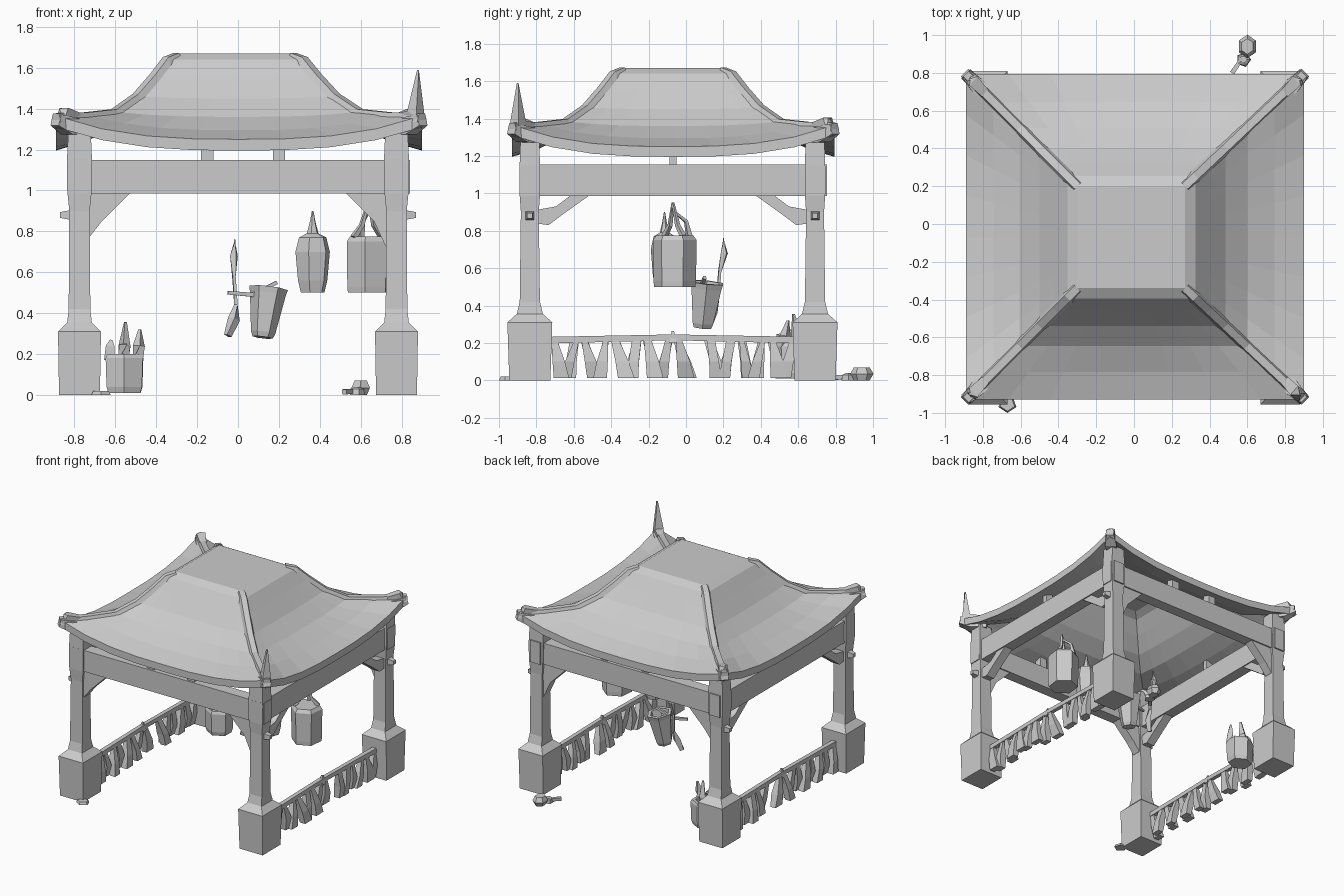
import bpy, math, random
from mathutils import Vector, Matrix

if "Cube" in bpy.data.objects:
    bpy.data.objects.remove(bpy.data.objects["Cube"])

random.seed(4)
PX, YF, YB, YC = 0.775, -0.835, 0.69, -0.07   # post positions


def make(name, verts, faces):
    me = bpy.data.meshes.new(name)
    me.from_pydata([tuple(v) for v in verts], [], faces)
    me.update()
    ob = bpy.data.objects.new(name, me)
    bpy.context.collection.objects.link(ob)
    return ob


def loft(name, rings):
    """Skin equal-length closed rings and cap both ends."""
    n = len(rings[0])
    verts = [p for r in rings for p in r]
    faces = [(k * n + i, k * n + (i + 1) % n, (k + 1) * n + (i + 1) % n, (k + 1) * n + i)
             for k in range(len(rings) - 1) for i in range(n)]
    faces += [tuple(reversed(range(n))), tuple(range(len(verts) - n, len(verts)))]
    return make(name, verts, faces)


def rect(x, y, hx, hy, z):
    return [(x - hx, y - hy, z), (x + hx, y - hy, z), (x + hx, y + hy, z), (x - hx, y + hy, z)]


def box(name, x0, x1, y0, y1, z0, z1):
    x, y, hx, hy = (x0 + x1) / 2, (y0 + y1) / 2, (x1 - x0) / 2, (y1 - y0) / 2
    return loft(name, [rect(x, y, hx, hy, z0), rect(x, y, hx, hy, z1)])


def ngon(c, rx, ry, z, n, rot=0.0):
    return [(c[0] + rx * math.cos(rot + math.tau * i / n),
             c[1] + ry * math.sin(rot + math.tau * i / n), z) for i in range(n)]


def rod(name, pts, radii, n=4):
    """Tapered bar through points."""
    pts = [Vector(p) for p in pts]
    rings = []
    for i, p in enumerate(pts):
        d = pts[min(i + 1, len(pts) - 1)] - pts[max(i - 1, 0)]
        q = d.to_track_quat('Z', 'Y')
        rings.append([p + q @ Vector((radii[i] * math.cos(math.tau * (k + .5) / n),
                                      radii[i] * math.sin(math.tau * (k + .5) / n), 0)) for k in range(n)])
    return loft(name, rings)


# Roof: concentric rings from the flat top to the curved eave, then back underneath
STEPS = [(0, 1.67, 0), (.09, 1.64, 0), (.2, 1.555, 0), (.34, 1.45, .01), (.52, 1.36, .025),
         (.75, 1.295, .075), (1, 1.25, .115)]


def roof_pt(t, zm, lift, sx, sy):
    x0, x1 = -.30 - .59 * t, .27 + .63 * t
    y0, y1 = -.34 - .59 * t, .20 + .595 * t
    z = zm + lift * min(abs(sx), abs(sy)) ** 2.8
    return Vector((x0 + (x1 - x0) * (sx + 1) / 2, y0 + (y1 - y0) * (sy + 1) / 2, z))


def roof_ring(step, drop):
    N, out = 8, []
    for k in range(4):
        for i in range(N):
            s = -1 + 2 * i / N
            sx, sy = [(s, -1), (1, s), (-s, 1), (-1, -s)][k]
            out.append(roof_pt(*step, sx, sy) - Vector((0, 0, drop)))
    return out


loft("roof", [roof_ring(s, 0) for s in STEPS] + [roof_ring(s, .055) for s in reversed(STEPS)])

# Hip ridges and corner ornaments
for sx in (-1, 1):
    for sy in (-1, 1):
        side = Vector((sx, -sy, 0)).normalized() * .034
        rings = []
        for k, s in enumerate(STEPS):
            p = roof_pt(*s, sx, sy)
            up = Vector((0, 0, .003 if k == 0 else .012))
            low = Vector((0, 0, .03))
            rings.append([p - side - low, p + side - low, p + side * .6 + up, p - side * .6 + up])
        loft("hip_ridge", rings)
        c = roof_pt(*STEPS[-1], sx, sy)
        d = Vector((sx, sy, 0))
        rod("eave_corner", [c - d * .14 + Vector((0, 0, -.06)), c - d * .06 + Vector((0, 0, -.05)),
                            c + Vector((0, 0, -.02))], [.05, .06, .04])
        tip = 1.59 if (sx > 0 and sy < 0) else 1.40
        rod("corner_horn", [c - d * .10 + Vector((0, 0, -.01)), c - d * .03 + Vector((0, 0, .01)),
                            (c.x - sx * .02, c.y - sy * .03, tip)], [.035, .045, .006])

# Posts with plinths, braces beside each post
for sx in (-1, 1):
    for y, sy in ((YF, 1), (YB, -1)):
        x = sx * PX
        loft("post", [rect(x, y, a, b, z) for a, b, z in
                      [(.10, .11, 0), (.105, .12, .31), (.06, .07, .355), (.053, .054, .42),
                       (.05, .048, .9), (.06, .055, 1.0), (.062, .055, 1.13), (.055, .05, 1.29)]])
        low = .05 if sx > 0 else 0
        prof = [(0, .74 - low), (.055, .78 - low), (.11, .85), (.17, .91), (.25, .99), (0, .99)]
        loft("brace_across", [[(x - sx * u, y + h, z) for u, z in prof] for h in (-.035, .035)])
        strip = [(.03, .84), (.10, .83), (.18, .89), (.32, .99), (.22, .99), (.14, .93), (.03, .91)]
        loft("brace_along", [[(x + h, y + sy * u, z) for u, z in strip] for h in (-.035, .035)])
        rod("bracket_end", [(x, y, .88), (x + sx * .095, y, .88)], [.045, .02])

# Beams and small blocks carrying the roof
for y in (YF, YB):
    box("beam_across", -.83, .84, y - .045, y + .045, .985, 1.15)
    for x in (-.15, .2):
        box("roof_block", x - .03, x + .03, y - .03, y + .03, 1.14, 1.24)
for sx in (-1, 1):
    x = sx * PX
    box("beam_along", x - .045, x + .045, -.89, .755, .985, 1.155)
    box("roof_block", x - .03, x + .03, YC - .018, YC + .018, 1.14, 1.24)

# Side railings with leaning, tapered slats
for sx in (-1, 1):
    x = sx * PX
    rod("handrail", [(x, -.74, .215), (x, YC, .23), (x, .62, .215)], [.025, .022, .025])
    rod("rail_knob", [(x, YC, .2), (x, YC, .265)], [.03, .008])
    for i in range(16):
        y = -.69 + 1.25 * i / 15
        if -.01 < y < .08:
            continue
        lean = random.uniform(.015, .04) * (-1) ** i
        w0, w1 = random.uniform(.03, .045), random.uniform(.012, .025)
        dx = random.uniform(-.04, .04)
        loft("slat", [rect(x + dx, y + lean, .022, w0, .012), rect(x + dx / 2, y + lean * .4, .028, w0 * .8, .1),
                      rect(x, y - lean * .6, .012, w1, .215)])

# Hanging lanterns
loft("small_lantern", [ngon((.365, -.115), r, r * .85, z, 6, .3) for r, z in
                       [(.06, .5), (.075, .56), (.088, .7), (.07, .77), (.03, .79), (.016, .84), (.004, .9)]])
loft("large_lantern", [ngon((.635, -.06), r, r * 1.05, z, 6, .4) for r, z in
                       [(.106, .5), (.109, .53), (.112, .75), (.095, .775)]])
for s in (-1, 1):
    rod("lantern_strap", [(.635 + s * .07, -.065 + s * .05, .77), (.635 + s * .03, -.065 + s * .02, .83),
                          (.64, -.07, .95)], [.018, .014, .008])
rod("lantern_strap", [(.6, .02, .76), (.61, 0, .85), (.64, -.06, .9)], [.02, .012, .008])

# Tilted hanging pail and ladle
pail = loft("tilted_pail", [ngon((0, 0), r, r * 1.05, z, 6) for r, z in
                            [(.05, -.125), (.06, -.1), (.088, .09), (.095, .12), (.07, .12), (.05, .0)]])
pail.matrix_world = Matrix.Translation((.135, .10, .405)) @ Matrix.Rotation(.12, 4, 'Y') @ Matrix.Rotation(-.1, 4, 'X')
rod("pail_bar", [(-.05, .05, .5), (.07, .08, .49), (.19, .1, .55)], [.012, .015, .012])
rod("ladle", [(-.05, .12, .29), (-.02, .14, .37), (-.01, .17, .44), (-.02, .18, .58), (-.02, .205, .68),
              (-.015, .2, .76)], [.02, .03, .012, .01, .022, .004])

# Bucket on the ground with upright rags
loft("ground_bucket", [ngon((-.555, .56), r, r * .9, z, 6, .5) for r, z in
                       [(.09, 0.01), (.10, .04), (.105, .18), (.095, .2), (.07, .2), (.06, .12)]])
for dx, dy, h in ((-.07, 0, .27), (.0, .03, .355), (.07, -.03, .32), (.0, -.05, .25)):
    rod("bucket_rag", [(-.56 + dx, .56 + dy, .17), (-.555 + dx, .56 + dy, .24), (-.55 + dx, .56 + dy * .5, h)],
        [.035, .03, .008])

# Loose stones beside the plinths
loft("stone", [ngon((.6, .94), r, r * 1.2, z, 6, math.pi / 6) for r, z in [(.035, 0), (.052, .035), (.035, .07)]])
loft("stone", [ngon((.58, .87), r, r, z, 5) for r, z in [(.04, 0), (.035, .03), (.015, .04)]])
rod("twig", [(.52, .80, .015), (.56, .86, .02), (.60, .92, .03)], [.018, .015, .02])
loft("flat_stone", [ngon((-.67, -.955), r, r * .9, z, 5, -math.pi / 2) for r, z in [(.05, 0), (.04, .02)]])
